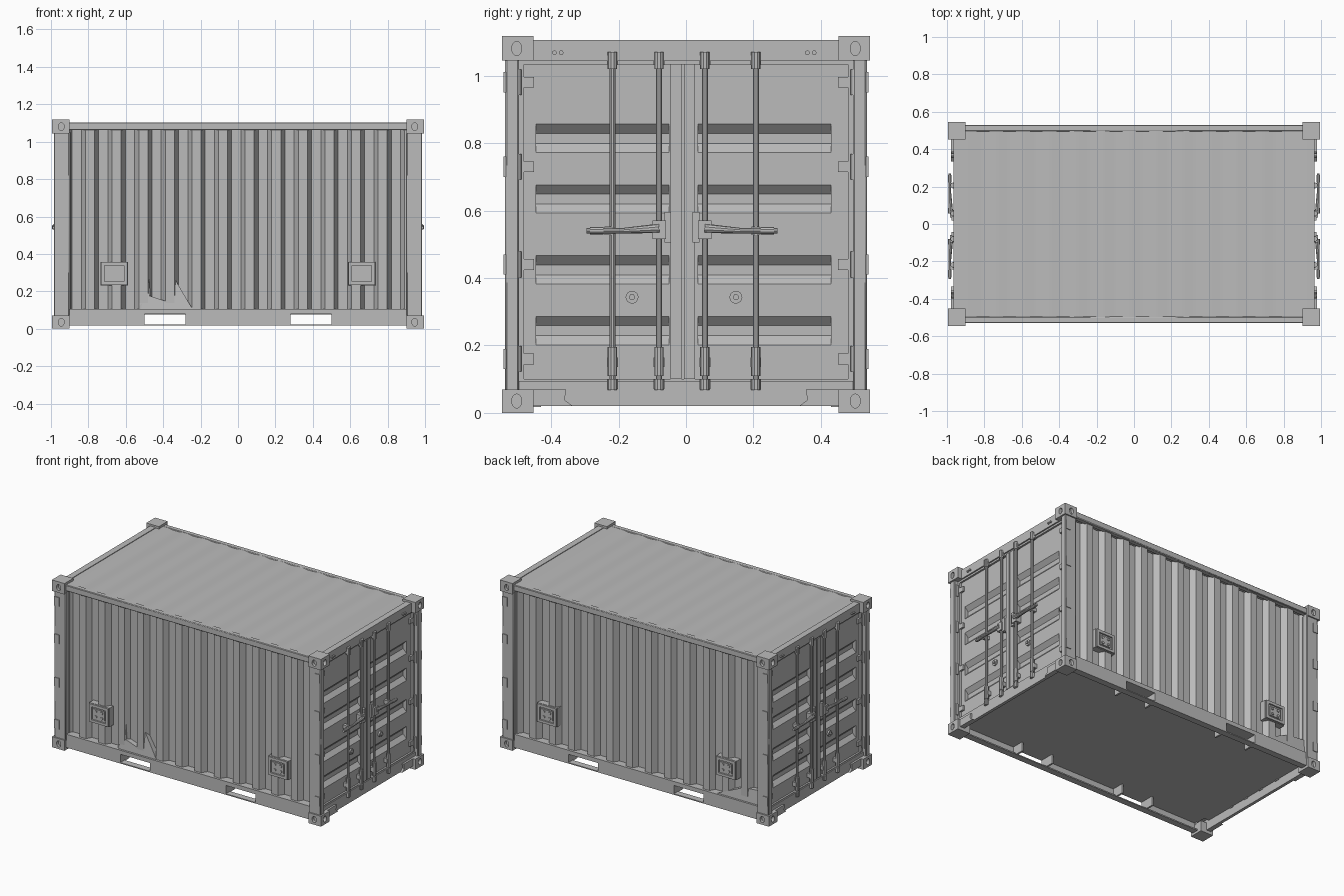
import bpy, bmesh, math
from mathutils import Vector, Matrix

if "Cube" in bpy.data.objects:
    bpy.data.objects.remove(bpy.data.objects["Cube"], do_unlink=True)

GREY = (0.5, 0.5, 0.5, 1)
steel = bpy.data.materials.new("steel_grey")
steel.use_nodes = True
steel.diffuse_color = GREY
steel.node_tree.nodes["Principled BSDF"].inputs["Base Color"].default_value = GREY
built = []


def box(bm, x0, x1, y0, y1, z0, z1):
    m = Matrix.Translation(((x0 + x1) / 2, (y0 + y1) / 2, (z0 + z1) / 2))
    bmesh.ops.create_cube(bm, size=1, matrix=m @ Matrix.Diagonal((x1 - x0, y1 - y0, z1 - z0, 1)))


def rod(bm, a, b, r, seg=10, r2=None, squash=1):
    a, b = Vector(a), Vector(b)
    d = b - a
    m = Matrix.Translation((a + b) / 2) @ Matrix.Diagonal((1, 1, squash, 1)) @ d.to_track_quat('Z', 'Y').to_matrix().to_4x4()
    bmesh.ops.create_cone(bm, cap_ends=True, segments=seg, radius1=r, radius2=r if r2 is None else r2,
                          depth=d.length, matrix=m)


def prism(bm, pts, place, lo, hi):
    """Extrude a 2D profile from lo to hi; place(u, v, w) gives the 3D point."""
    rings = [[bm.verts.new(place(u, v, w)) for u, v in pts] for w in (lo, hi)]
    n = len(pts)
    for i in range(n):
        j = (i + 1) % n
        bm.faces.new((rings[0][i], rings[0][j], rings[1][j], rings[1][i]))
    for ring in rings:
        bm.faces.new(ring)


def corrugation(u0, u1, starts, slope, flat, outer, depth, back):
    """Closed profile with trapezoid grooves beginning at each start."""
    pts = [(u0, outer)]
    for s in starts:
        pts += [(s, outer), (s + slope, outer - depth),
                (s + slope + flat, outer - depth), (s + 2 * slope + flat, outer)]
    return pts + [(u1, outer), (u1, back), (u0, back)]


def finish(name, bm, mirror="", bevel=0):
    bmesh.ops.recalc_face_normals(bm, faces=bm.faces)
    me = bpy.data.meshes.new(name)
    bm.to_mesh(me)
    bm.free()
    me.materials.append(steel)
    ob = bpy.data.objects.new(name, me)
    bpy.context.collection.objects.link(ob)
    if bevel:
        b = ob.modifiers.new("bevel", 'BEVEL')
        b.width, b.segments = bevel, 1
    if mirror:
        m = ob.modifiers.new("mirror", 'MIRROR')
        m.use_axis = ["x" in mirror, "y" in mirror, False]
        m.use_mirror_merge = False
    built.append(ob)
    return ob


# Corner castings with oval sockets
bm = bmesh.new()
for zc in (0.035, 1.08):
    rod(bm, (0.945, 0.525, zc), (0.945, 0.6, zc), 0.016, 14, squash=1.3)
    rod(bm, (0.975, 0.502, zc), (1.05, 0.502, zc), 0.015, 14, squash=1.4)
cutter = finish("socket_cutter", bm)
cutter.hide_render = True
bm = bmesh.new()
for z0, z1 in ((0, 0.07), (1.045, 1.118)):
    box(bm, 0.902, 0.995, 0.452, 0.545, z0, z1)
cast = finish("corner_castings", bm)
mod = cast.modifiers.new("sockets", 'BOOLEAN')
mod.operation, mod.solver, mod.object = 'DIFFERENCE', 'EXACT', cutter
bpy.context.view_layer.update()
solid = bpy.data.meshes.new_from_object(cast.evaluated_get(bpy.context.evaluated_depsgraph_get()))
cast.modifiers.clear()
cast.data = solid
built.remove(cutter)
bpy.data.objects.remove(cutter, do_unlink=True)
cast.modifiers.new("mirror", 'MIRROR').use_axis = (True, True, False)

# Corner posts
bm = bmesh.new()
box(bm, 0.9, 0.985, 0.495, 0.536, 0.06, 1.06)
finish("corner_posts", bm, "xy", 0.005)

# Top rails along the sides and headers over the doors
bm = bmesh.new()
box(bm, -0.91, 0.91, 0.495, 0.53, 1.062, 1.103)
finish("top_side_rails", bm, "y", 0.004)
bm = bmesh.new()
box(bm, 0.925, 0.966, -0.46, 0.46, 1.045, 1.106)
for y in (-0.39, -0.37, 0.36, 0.38):
    rod(bm, (0.96, y, 1.068), (0.975, y, 1.068), 0.007, 8)
finish("door_headers", bm, "x")

# Bottom side rails: channels with open fork pockets
bm = bmesh.new()
box(bm, -0.91, 0.91, 0.42, 0.528, 0.078, 0.105)
for x0, x1 in ((-0.91, -0.5), (-0.28, 0.28), (0.5, 0.91)):
    box(bm, x0, x1, 0.512, 0.528, 0.016, 0.08)
    box(bm, x0, x1, 0.485, 0.528, 0.016, 0.024)
for x in (-0.5, -0.28, 0.28, 0.5):
    s = 0.012 if x in (-0.28, 0.5) else -0.012
    box(bm, min(x, x + s), max(x, x + s), 0.43, 0.527, 0.017, 0.08)
for x in (-0.39, 0.39):
    box(bm, x - 0.11, x + 0.11, 0.485, 0.528, 0.016, 0.023)
finish("bottom_side_rails", bm, "y")

# Floor and the sills under the doors
bm = bmesh.new()
box(bm, -0.95, 0.95, -0.43, 0.43, 0.077, 0.095)
finish("floor", bm)
bm = bmesh.new()
box(bm, 0.945, 0.965, -0.495, 0.495, 0.02, 0.095)
for s in (-1, 1):
    prism(bm, [(0.46 * s, 0.02), (0.335 * s, 0.02), (0.36 * s, 0.038), (0.355 * s, 0.07), (0.46 * s, 0.07)],
          lambda u, v, w: (w, u, v), 0.95, 0.978)
finish("door_sills", bm, "x")

# Corrugated side walls
bm = bmesh.new()
prism(bm, corrugation(-0.92, 0.92, [-0.909 + 0.1422 * i for i in range(13)], 0.022, 0.05, 0.512, 0.036, 0.455),
      lambda u, v, w: (u, v, w), 0.095, 1.07)
finish("corrugated_side_walls", bm, "y")

# Roof sheet with shallow waves
bm = bmesh.new()
prism(bm, corrugation(-0.963, 0.963, [-0.86 + 0.1422 * i for i in range(12)], 0.035, 0.036, 1.102, 0.004, 1.075),
      lambda u, v, w: (u, w, v), -0.5, 0.5)
finish("roof", bm)

# Crumpled dents low on the side walls
front = [[(-0.52, 0.1), (-0.5, 0.185), (-0.24, 0.1)], [(-0.34, 0.27), (-0.24, 0.1), (-0.37, 0.13)],
         [(-0.53, 0.12), (-0.49, 0.55), (-0.47, 0.18)]]
back = [[(-0.9, 0.1), (-0.9, 0.2), (-0.78, 0.19), (-0.58, 0.1)]]
for name, s, patches in (("front_dent", -1, front), ("back_dent", 1, back)):
    bm = bmesh.new()
    for pts in patches:
        prism(bm, pts, lambda u, v, d: (u, s * (d - max(0, v - 0.1) * 0.08), v), 0.475, 0.515)
    finish(name, bm)

# Vent boxes on the side walls
bm = bmesh.new()
box(bm, 0.588, 0.736, 0.47, 0.518, 0.232, 0.358)
for x0, x1, z0, z1 in ((0.592, 0.732, 0.338, 0.356), (0.592, 0.732, 0.235, 0.252),
                       (0.592, 0.61, 0.252, 0.338), (0.714, 0.732, 0.252, 0.338)):
    box(bm, x0, x1, 0.512, 0.528, z0, z1)
box(bm, 0.622, 0.702, 0.512, 0.524, 0.263, 0.327)
for x in (0.64, 0.684):
    for z in (0.277, 0.313):
        rod(bm, (x, 0.52, z), (x, 0.53, z), 0.009, 8)
finish("wall_vents", bm, "xy")

# Door leaves: pressed panels inside flat frames
bm = bmesh.new()
grooves = corrugation(0.2, 0.9, [0.2 + d for d in (0.002, 0.182, 0.392, 0.572)], 0.027, 0.03, 0.945, 0.025, 0.895)
for y0, y1 in ((-0.445, -0.05), (0.035, 0.43)):
    prism(bm, grooves, lambda u, v, w: (v, w, u), y0, y1)
for z0, z1 in ((0.09, 0.2), (0.9, 1.05)):
    box(bm, 0.895, 0.945, -0.5, 0.5, z0, z1)
for y0, y1 in ((-0.5, -0.445), (-0.05, 0.035), (0.43, 0.5)):
    box(bm, 0.895, 0.945, y0, y1, 0.2, 0.9)
finish("door_leaves", bm, "x")

# Door edge trim and centre seals
bm = bmesh.new()
for y0, y1 in ((-0.046, -0.014), (-0.006, 0.027)):
    box(bm, 0.94, 0.962, y0, y1, 0.1, 1.035)
for y in (-0.488, 0.488):
    box(bm, 0.94, 0.957, y - 0.008, y + 0.008, 0.09, 1.045)
box(bm, 0.94, 0.957, -0.49, 0.49, 1.033, 1.045)
box(bm, 0.94, 0.957, -0.49, 0.49, 0.09, 0.1)
finish("door_seals", bm, "x")

# Locking rods with cams, guides and keepers
bm = bmesh.new()
for y in (-0.218, -0.08, 0.056, 0.207):
    rod(bm, (0.968, y, 0.07), (0.968, y, 1.07), 0.009)
    for z0, z1 in ((0.068, 0.1), (0.11, 0.195), (1.02, 1.07)):
        rod(bm, (0.968, y, z0), (0.968, y, z1), 0.014)
    for z in (0.085, 0.15, 1.045):
        box(bm, 0.94, 0.97, y - 0.016, y + 0.016, z - 0.014, z + 0.014)
finish("locking_rods", bm, "x")

# Handles on the inner rods
bm = bmesh.new()
for s, y in ((-1, -0.08), (1, 0.056)):
    box(bm, 0.945, 0.985, y - 0.02, y + 0.02, 0.515, 0.57)
    box(bm, 0.945, 0.975, y - s * 0.026 - 0.01, y - s * 0.026 + 0.01, 0.505, 0.595)
    rod(bm, (0.98, y, 0.547), (0.985, y + s * 0.11, 0.54), 0.014, 10, 0.008)
    rod(bm, (0.985, y + s * 0.1, 0.54), (0.985, y + s * 0.215, 0.54), 0.008)
    rod(bm, (0.985, y + s * 0.165, 0.54), (0.985, y + s * 0.205, 0.54), 0.011)
    box(bm, 0.945, 0.98, y + s * 0.15 - 0.012, y + s * 0.15 + 0.012, 0.528, 0.552)
finish("door_handles", bm, "x")

# Round door studs
bm = bmesh.new()
for y in (-0.16, 0.148):
    rod(bm, (0.94, y, 0.343), (0.955, y, 0.343), 0.019, 16)
    rod(bm, (0.955, y, 0.343), (0.965, y, 0.343), 0.009, 10)
finish("door_studs", bm, "x")

# Hinges between the doors and the posts
bm = bmesh.new()
for z in (0.16, 0.44, 0.73, 0.98):
    box(bm, 0.94, 0.958, 0.45, 0.5, z - 0.016, z + 0.016)
    rod(bm, (0.965, 0.5, z - 0.038), (0.965, 0.5, z + 0.038), 0.013)
    box(bm, 0.945, 0.982, 0.52, 0.541, z - 0.03, z + 0.03)
finish("door_hinges", bm, "xy")

# Smooth the round parts, keeping hard edges
bpy.ops.object.select_all(action='DESELECT')
for ob in built:
    ob.select_set(True)
bpy.context.view_layer.objects.active = built[0]
bpy.ops.object.shade_smooth_by_angle(angle=math.radians(25))
